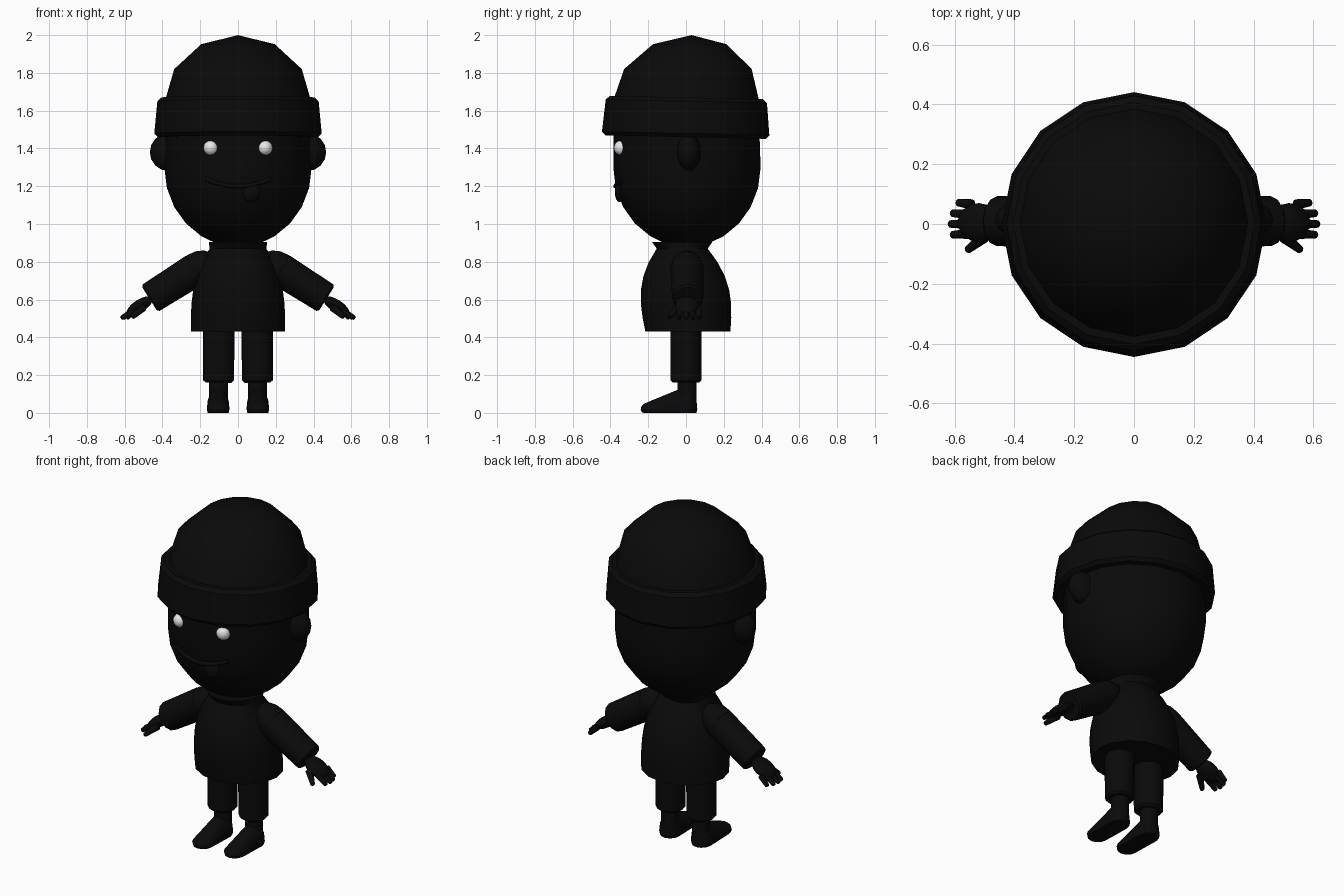
import bpy
import bmesh
from math import cos, sin, pi, radians, sqrt
from mathutils import Vector

cube = bpy.data.objects.get("Cube")
if cube:
    bpy.data.objects.remove(cube, do_unlink=True)


def make_material(name, value):
    material = bpy.data.materials.new(name)
    material.use_nodes = True
    colour = (value, value, value, 1)
    material.diffuse_color = colour
    shader = material.node_tree.nodes["Principled BSDF"]
    shader.inputs["Base Color"].default_value = colour
    return material


black = make_material("near_black", 0.003)
white = make_material("eye_white", 0.8)


def finish(name, material=black, mirror=False, bevel=None):
    """Name the active object, bake its transform, colour and smooth it."""
    part = bpy.context.active_object
    part.name = name
    bpy.ops.object.transform_apply(location=True, rotation=True, scale=True)
    part.data.materials.append(material)
    bpy.ops.object.shade_smooth_by_angle(angle=radians(45))
    if bevel:
        part.modifiers.new("Bevel", "BEVEL").width = bevel
    if mirror:
        part.modifiers.new("Mirror", "MIRROR")


def ball(name, centre, radii, direction=(0, 0, 1), material=black, mirror=True):
    turn = Vector(direction).to_track_quat("Z", "Y").to_euler()
    bpy.ops.mesh.primitive_uv_sphere_add(
        segments=12, ring_count=8, radius=1, location=centre, rotation=turn, scale=radii)
    finish(name, material, mirror)


def limb(name, start, end, start_radius, end_radius, bevel=None):
    """Tapered tube between two points, copied to the other side."""
    start, end = Vector(start), Vector(end)
    span = end - start
    bpy.ops.mesh.primitive_cone_add(
        vertices=12, radius1=start_radius, radius2=end_radius, depth=span.length,
        location=(start + end) / 2, rotation=span.to_track_quat("Z", "Y").to_euler())
    finish(name, mirror=True, bevel=bevel)


def from_bmesh(name, bm, mirror=False):
    bmesh.ops.recalc_face_normals(bm, faces=bm.faces)
    mesh = bpy.data.meshes.new(name)
    bm.to_mesh(mesh)
    bm.free()
    part = bpy.data.objects.new(name, mesh)
    bpy.context.collection.objects.link(part)
    bpy.ops.object.select_all(action="DESELECT")
    part.select_set(True)
    bpy.context.view_layer.objects.active = part
    finish(name, mirror=mirror)


def stack(name, rings, sides=16):
    """Skin horizontal rings given as (y centre, height, half width, half depth)."""
    bm = bmesh.new()
    loops = []
    for middle, height, width, depth in rings:
        angles = [2 * pi * i / sides for i in range(sides)]
        loops.append([bm.verts.new((width * cos(a), middle + depth * sin(a), height))
                      for a in angles])
    for low, high in zip(loops, loops[1:]):
        for i in range(sides):
            bm.faces.new((low[i - 1], low[i], high[i], high[i - 1]))
    bm.faces.new(loops[0])
    bm.faces.new(loops[-1])
    bmesh.ops.remove_doubles(bm, verts=bm.verts, dist=0.001)
    from_bmesh(name, bm, mirror=False)


# Head: round jaw and cheeks, straight sides going up under the hat
head_rings = []
for step in range(1, 7):
    angle = step * pi / 12
    radius = 0.39 * sin(angle)
    if step > 1:
        head_rings.append((0.005, 1.3 - 0.42 * cos(angle), radius, radius))
    else:
        head_rings.append((0.005, 0.89, radius, radius))
head_rings.append((0, 1.6, 0.385, 0.385))
stack("head", head_rings)

# Hat: domed crown with a thick turned-up brim, tipped slightly backward
crown_rings = []
for step in range(4):
    angle = step * pi / 6
    radius = 0.39 * cos(angle)
    crown_rings.append((0.01 * step, 1.64 + 0.36 * sin(angle), radius, radius))
stack("hat_crown", crown_rings)
bpy.ops.mesh.primitive_cone_add(
    vertices=16, radius1=0.445, radius2=0.425, depth=0.21,
    location=(0, 0, 1.565), rotation=(-0.022, 0, 0))
finish("hat_brim", bevel=0.02)

# Eyes, ears and tongue
ball("eye", (0.143, -0.342, 1.403), (0.04, 0.04, 0.04), material=white)
ball("ear", (0.367, 0.015, 1.38), (0.1, 0.065, 0.1))
ball("tongue", (0.07, -0.352, 1.17), (0.05, 0.025, 0.055), mirror=False)

# Mouth: a thin smiling tube that follows the face
curve = bpy.data.curves.new("mouth", "CURVE")
curve.dimensions = "3D"
curve.bevel_depth = 0.012
curve.bevel_resolution = 1
curve.use_fill_caps = True
curve.materials.append(black)
smile = curve.splines.new("POLY")
smile.points.add(8)
for step, point in enumerate(smile.points):
    x = 0.17 * (step / 4 - 1)
    point.co = (x, -sqrt(0.14 - x * x), 1.2 + 1.3 * x * x, 1)
bpy.context.collection.objects.link(bpy.data.objects.new("mouth", curve))

# Jumper: wide at the hem, closing in toward the collar
jumper_rings = []
for step in range(7):
    rise = step / 6
    width = 0.25 - 0.1 * rise ** 3
    depth = width * 0.9 + 0.02 * sin(pi * rise)
    jumper_rings.append((0.01 - 0.03 * rise, 0.43 + 0.44 * rise, width, depth))
jumper_rings.append((-0.02, 0.905, 0.155, 0.16))
stack("jumper", jumper_rings)

# Sleeves with rounded shoulders
shoulder = Vector((0.22, 0.005, 0.762))
cuff = Vector((0.468, 0.01, 0.605))
reach = cuff - shoulder
ball("shoulder", shoulder, (0.09, 0.088, 0.12), reach)
limb("sleeve", shoulder, cuff, 0.089, 0.083, bevel=0.01)

# Hands: flat palm, four fingers and a thumb
ball("palm", (0.52, 0.005, 0.567), (0.065, 0.033, 0.08), reach)
for place, label in enumerate(("index", "middle", "ring", "little"), start=-1):
    y = 0.036 * place
    tip = (0.62 - 0.007 * place * place, y, 0.5)
    limb(label + "_finger", (0.54, y * 0.9, 0.55), tip, 0.018, 0.012, bevel=0.005)
limb("thumb", (0.5, -0.04, 0.56), (0.56, -0.09, 0.505), 0.022, 0.012, bevel=0.005)

# Trousers and ankles
limb("trouser_leg", (0.103, 0, 0.16), (0.1, 0, 0.5), 0.081, 0.084, bevel=0.012)
limb("ankle", (0.103, 0.005, 0.05), (0.103, 0.005, 0.2), 0.05, 0.05)

# Shoes: hull around a tall heel and a low toe, flattened at the sole
bm = bmesh.new()
for centre_y, top in ((0, 0.12), (-0.18, 0.04)):
    ends = bmesh.ops.create_uvsphere(bm, u_segments=12, v_segments=8, radius=0.06)
    for vert in ends["verts"]:
        height = 0.02 + vert.co.z / 0.06 * top
        vert.co = (vert.co.x + 0.105, vert.co.y + centre_y, max(height, 0))
hull = bmesh.ops.convex_hull(bm, input=bm.verts)
spare = {item for item in hull["geom_interior"] + hull["geom_unused"]
         if isinstance(item, bmesh.types.BMVert)}
bmesh.ops.delete(bm, geom=list(spare), context="VERTS")
from_bmesh("shoe", bm, mirror=True)
